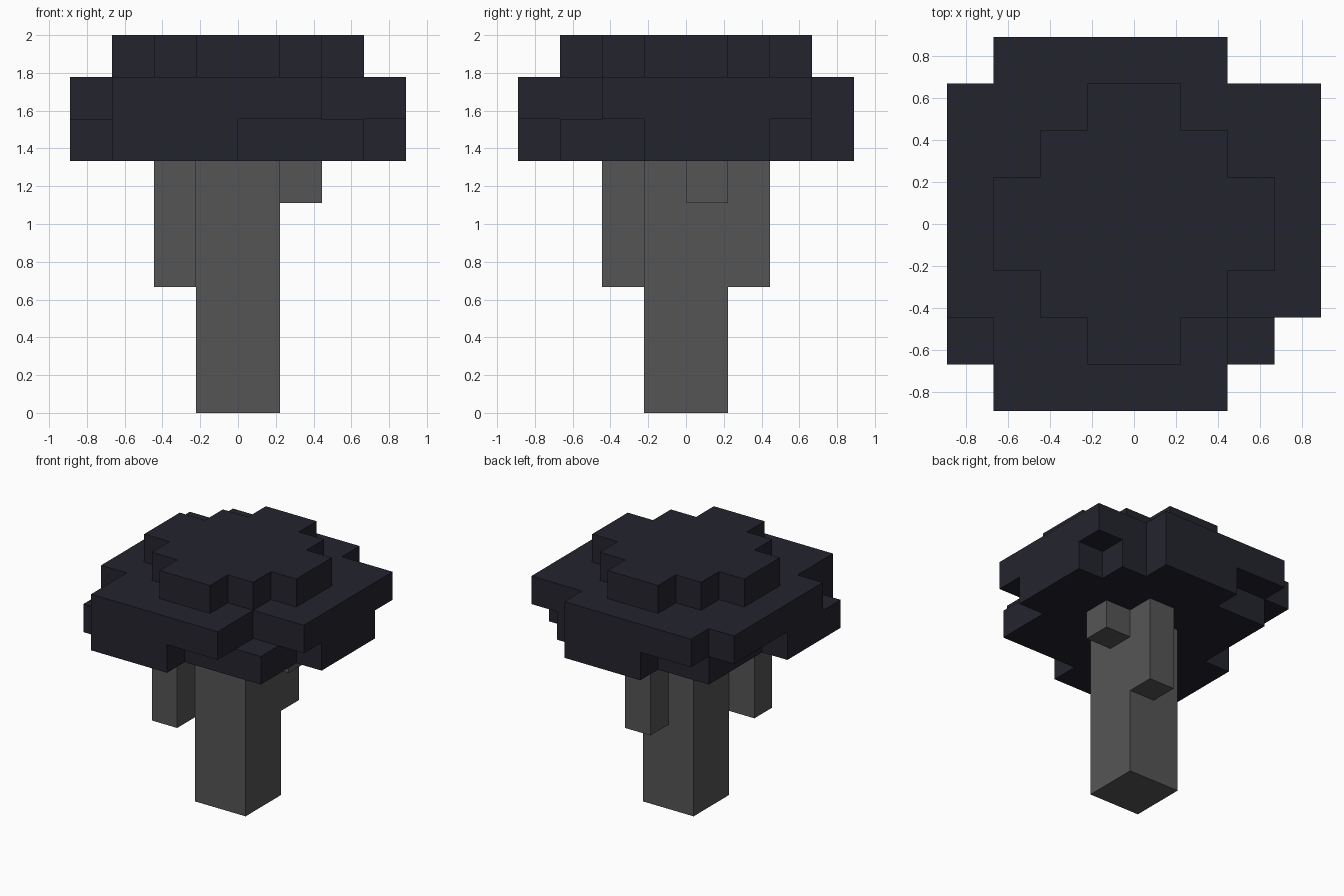
import bpy
import bmesh
import math
from mathutils import Vector

UNIT = 2 / 9  # edge length of one block

if "Cube" in bpy.data.objects:
    bpy.data.objects.remove(bpy.data.objects["Cube"], do_unlink=True)


def make_material(name, color):
    mat = bpy.data.materials.new(name)
    mat.use_nodes = True
    mat.diffuse_color = color
    bsdf = mat.node_tree.nodes["Principled BSDF"]
    bsdf.inputs["Base Color"].default_value = color
    bsdf.inputs["Roughness"].default_value = 0.9
    return mat


def box(x, y, z):
    """Block cells filling three half-open ranges."""
    return {(i, j, k) for i in range(*x) for j in range(*y) for k in range(*z)}


def layer(z, rows):
    """One canopy layer: an x range for each row, from front to back."""
    return {(i, j - 4, z) for j, span in enumerate(rows) for i in range(*span)}


bark = make_material("grey bark", (0.091, 0.091, 0.091, 1))
leaves = make_material("dark leaves", (0.0172, 0.0172, 0.0273, 1))

# Trunk, branches and stepped canopy layers
parts = {
    "trunk": (box((-1, 1), (-1, 1), (0, 6)), bark),
    "front_corner_branch": (box((-2, -1), (-2, -1), (3, 6)), bark),
    "back_branch": (box((0, 1), (1, 2), (3, 6)), bark),
    "left_branch": (box((1, 2), (0, 1), (5, 6)), bark),
    "canopy_lower": (layer(6, [(-3, 0), (-4, 3), (-4, 3), (-4, 4),
                               (-3, 4), (-3, 4), (-3, 3), (-1, 2)]), leaves),
    "canopy_middle": (layer(7, [(-3, 2), (-3, 2)] + [(-4, 4)] * 5 + [(-3, 2)]), leaves),
    "canopy_top": (box((-1, 1), (-3, 3), (8, 9)) | box((-2, 2), (-2, 2), (8, 9))
                   | box((-3, 3), (-1, 1), (8, 9)), leaves),
}
filled = set().union(*(cells for cells, mat in parts.values()))


def build(name, cells, mat):
    """Skin the cells with only their exposed sides, then merge flat areas."""
    bm = bmesh.new()
    for cell in sorted(cells):
        centre = Vector(cell) + Vector((0.5, 0.5, 0.5))
        for axis in range(3):
            for sign in (-1, 1):
                n = Vector((0, 0, 0))
                n[axis] = sign
                if tuple(int(c + d) for c, d in zip(cell, n)) in filled:
                    continue
                u = Vector((n.y, n.z, n.x))
                v = n.cross(u)
                corners = [(-1, -1), (1, -1), (1, 1), (-1, 1)]
                bm.faces.new([bm.verts.new((centre + (n + u * a + v * b) / 2) * UNIT)
                              for a, b in corners])
    bmesh.ops.remove_doubles(bm, verts=bm.verts, dist=UNIT / 100)
    bmesh.ops.dissolve_limit(bm, angle_limit=math.radians(1),
                             verts=bm.verts, edges=bm.edges)
    mesh = bpy.data.meshes.new(name)
    bm.to_mesh(mesh)
    bm.free()
    mesh.materials.append(mat)
    bpy.context.collection.objects.link(bpy.data.objects.new(name, mesh))


for part_name, (part_cells, part_mat) in parts.items():
    build(part_name, part_cells, part_mat)
